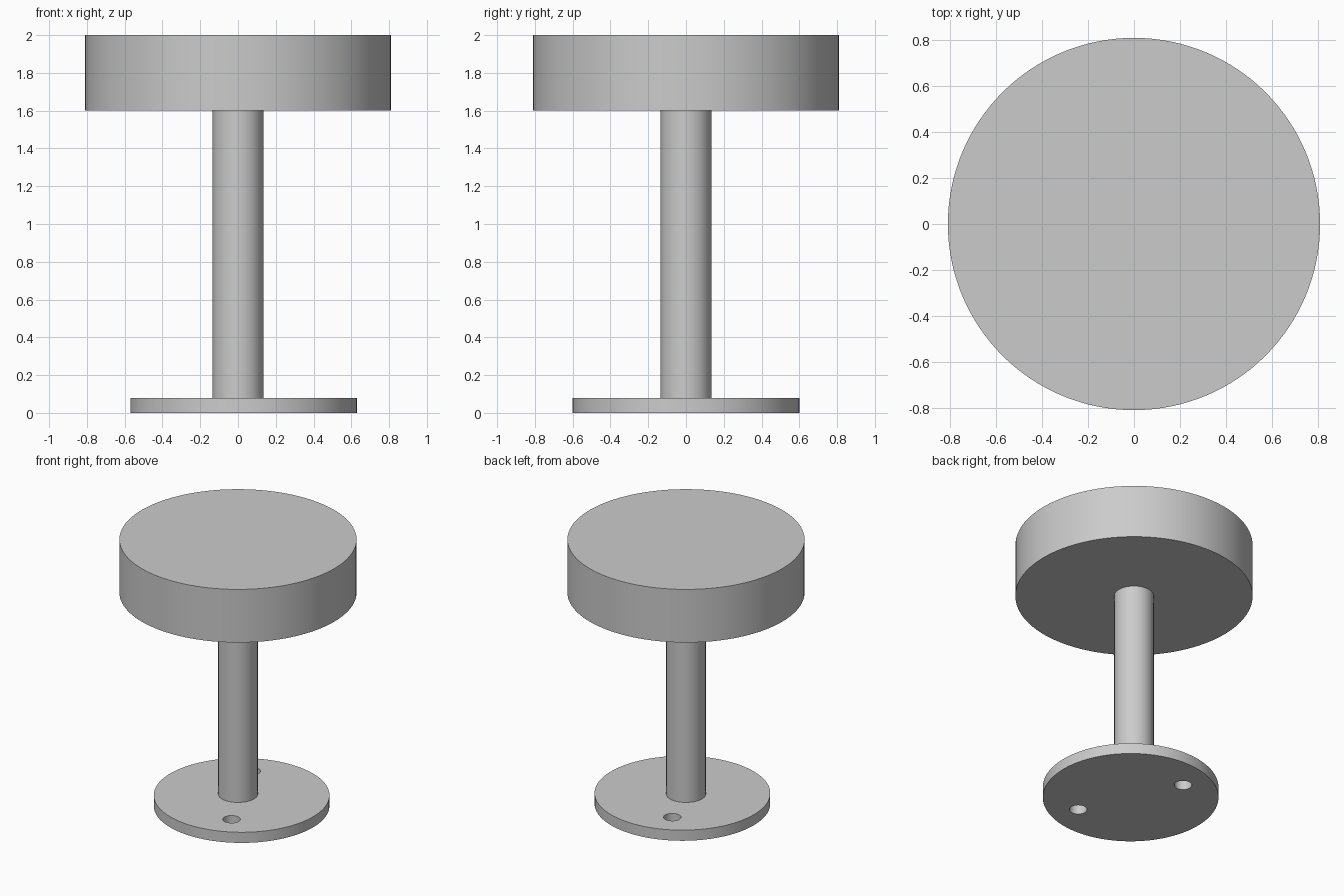
import bpy
import math

default_cube = bpy.data.objects.get("Cube")
if default_cube:
    bpy.data.objects.remove(default_cube, do_unlink=True)

# Single plain grey
grey = bpy.data.materials.new("plain_grey")
grey.use_nodes = True
colour = (0.6, 0.6, 0.6, 1)
grey.diffuse_color = colour
grey.node_tree.nodes["Principled BSDF"].inputs["Base Color"].default_value = colour


def disc(name, radius, bottom, top, x=0, y=0, sides=128):
    """Upright cylinder between two heights."""
    bpy.ops.mesh.primitive_cylinder_add(
        vertices=sides, radius=radius, depth=top - bottom,
        location=(x, y, (bottom + top) / 2))
    obj = bpy.context.object
    obj.name = name
    obj.data.materials.append(grey)
    return obj


# Round head, post and the slightly offset mounting plate
BASE_X, BASE_TOP, HEAD_BOTTOM = 0.03, 0.08, 1.6
head = disc("round_head", 0.81, HEAD_BOTTOM, 2)
post = disc("post", 0.135, BASE_TOP, HEAD_BOTTOM, sides=64)
plate = disc("mounting_plate", 0.6, 0, BASE_TOP, BASE_X)

# Two opposite screw holes through the plate
hole_angle = math.radians(-65)
for side in (1, -1):
    cutter = disc("screw_hole_cutter", 0.06, -0.1, BASE_TOP + 0.1,
                  BASE_X + side * 0.395 * math.cos(hole_angle),
                  side * 0.395 * math.sin(hole_angle), 48)
    cutter.hide_render = True
    cut = plate.modifiers.new("screw_hole", 'BOOLEAN')
    cut.operation = 'DIFFERENCE'
    cut.solver = 'EXACT'
    cut.object = cutter
    bpy.context.view_layer.objects.active = plate
    bpy.ops.object.modifier_apply(modifier=cut.name)
    bpy.data.objects.remove(cutter, do_unlink=True)

# Smooth round walls, crisp rims
bpy.ops.object.select_all(action='DESELECT')
for obj in (head, post, plate):
    obj.select_set(True)
bpy.context.view_layer.objects.active = plate
bpy.ops.object.shade_smooth_by_angle(angle=math.radians(30))
